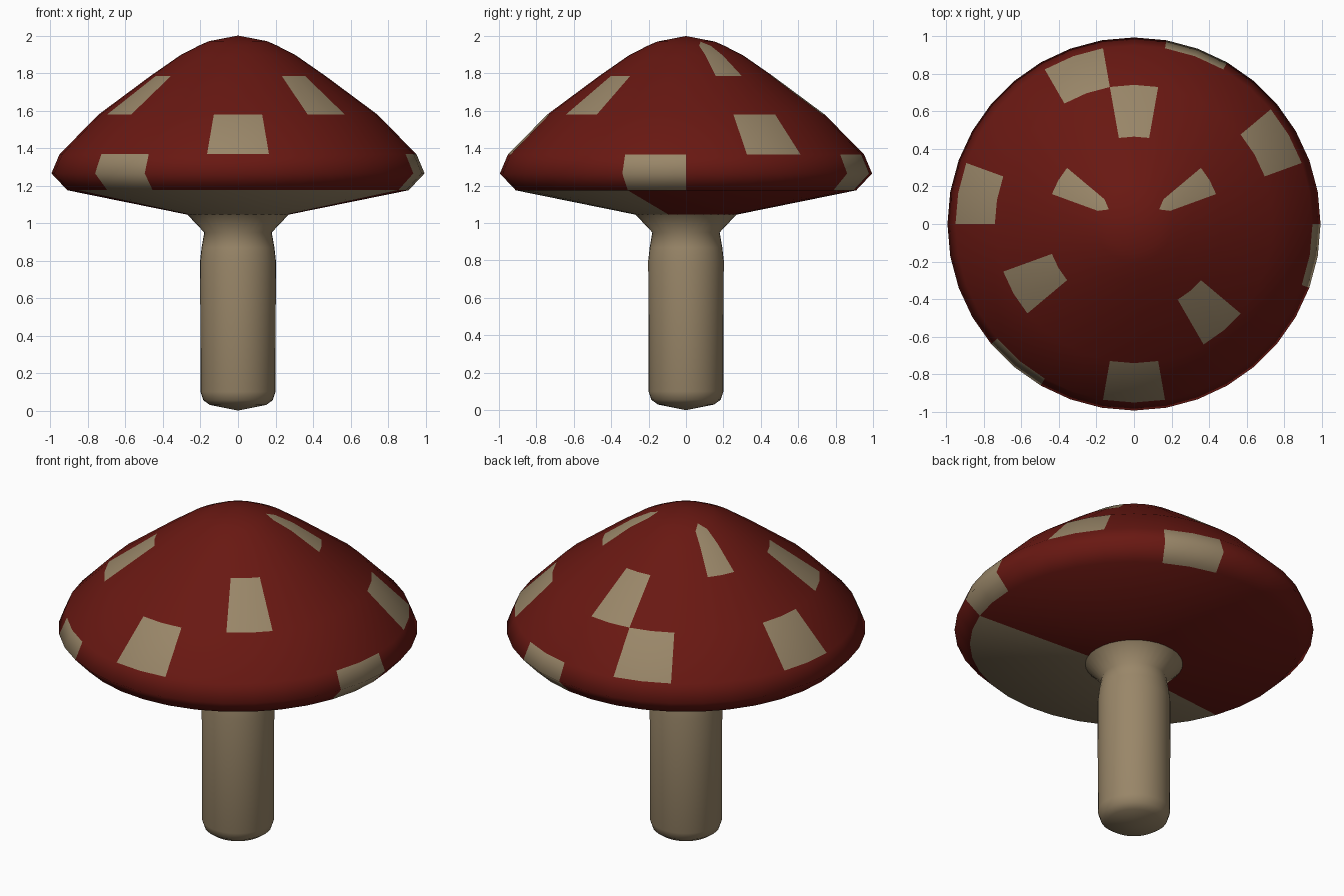
import bpy, bmesh
from math import sin, cos, radians

if "Cube" in bpy.data.objects:
    bpy.data.objects.remove(bpy.data.objects["Cube"])

SEG = 36          # 10 degrees per segment


def material(name, rgb):
    m = bpy.data.materials.new(name)
    m.diffuse_color = (*rgb, 1)
    m.use_nodes = True
    m.node_tree.nodes["Principled BSDF"].inputs["Base Color"].default_value = m.diffuse_color
    return m


RED = material("red", (0.14, 0.009, 0.006))
CREAM = material("cream", (0.32, 0.24, 0.14))


def lathe(name, profile, mats, pick=lambda band, seg: 0, fan_bands=()):
    """Revolve (radius, z) points; pick(band, segment) gives the material slot."""
    bm = bmesh.new()
    rings = []
    for r, z in profile:
        if r == 0:
            rings.append([bm.verts.new((0, 0, z))] * SEG)
        else:
            rings.append([bm.verts.new((r * cos(radians(i * 10)), r * sin(radians(i * 10)), z))
                          for i in range(SEG)])
    for b in range(len(rings) - 1):
        lo, hi = rings[b], rings[b + 1]
        for i in range(SEG):
            j = (i + 1) % SEG
            if b in fan_bands:
                # alternating diagonals, giving spots a pointed inner end
                odd, even = (i, j) if i % 2 else (j, i)
                tris = [((lo[i], lo[j], hi[odd]), pick(b, i)),
                        ((lo[even], hi[odd], hi[even]), 0)]
                for vs, mat in tris:
                    bm.faces.new(vs).material_index = mat
            else:
                vs = list(dict.fromkeys((lo[i], lo[j], hi[j], hi[i])))
                bm.faces.new(vs).material_index = pick(b, i)
    bmesh.ops.recalc_face_normals(bm, faces=bm.faces)
    for f in bm.faces:
        f.smooth = True
    me = bpy.data.meshes.new(name)
    bm.to_mesh(me)
    bm.free()
    for m in mats:
        me.materials.append(m)
    ob = bpy.data.objects.new(name, me)
    bpy.context.collection.objects.link(ob)
    return ob


# Stem with rounded foot and flared collar
lathe("stem", [(0, 0), (0.15, 0.03), (0.185, 0.055), (0.2, 0.1), (0.202, 0.8),
               (0.194, 0.87), (0.18, 0.95), (0.27, 1.045)], [CREAM])

# Cap: pale wedge below, and two-segment-wide spots on each band
rim, lower, upper, crown = (22, 34, 6), (26, 16, 10, 2), (30, 20, 8), (2, 14)
starts = {0: (), 1: rim, 2: rim, 3: lower, 4: upper, 5: crown, 6: crown, 7: crown}


def cap_colour(band, seg):
    if band == 0:
        return int(20 <= seg < 34)
    return int(any(seg in (s, s + 1) for s in starts.get(band, ())))


lathe("cap", [(0.27, 1.045), (0.91, 1.175), (0.995, 1.265), (0.952, 1.367), (0.742, 1.58),
              (0.466, 1.785), (0.305, 1.897), (0.205, 1.948), (0.155, 1.97), (0, 2.0)],
      [RED, CREAM], cap_colour, fan_bands=(7,))

# A band over the top of the cap has its crown spots; seal nothing else
